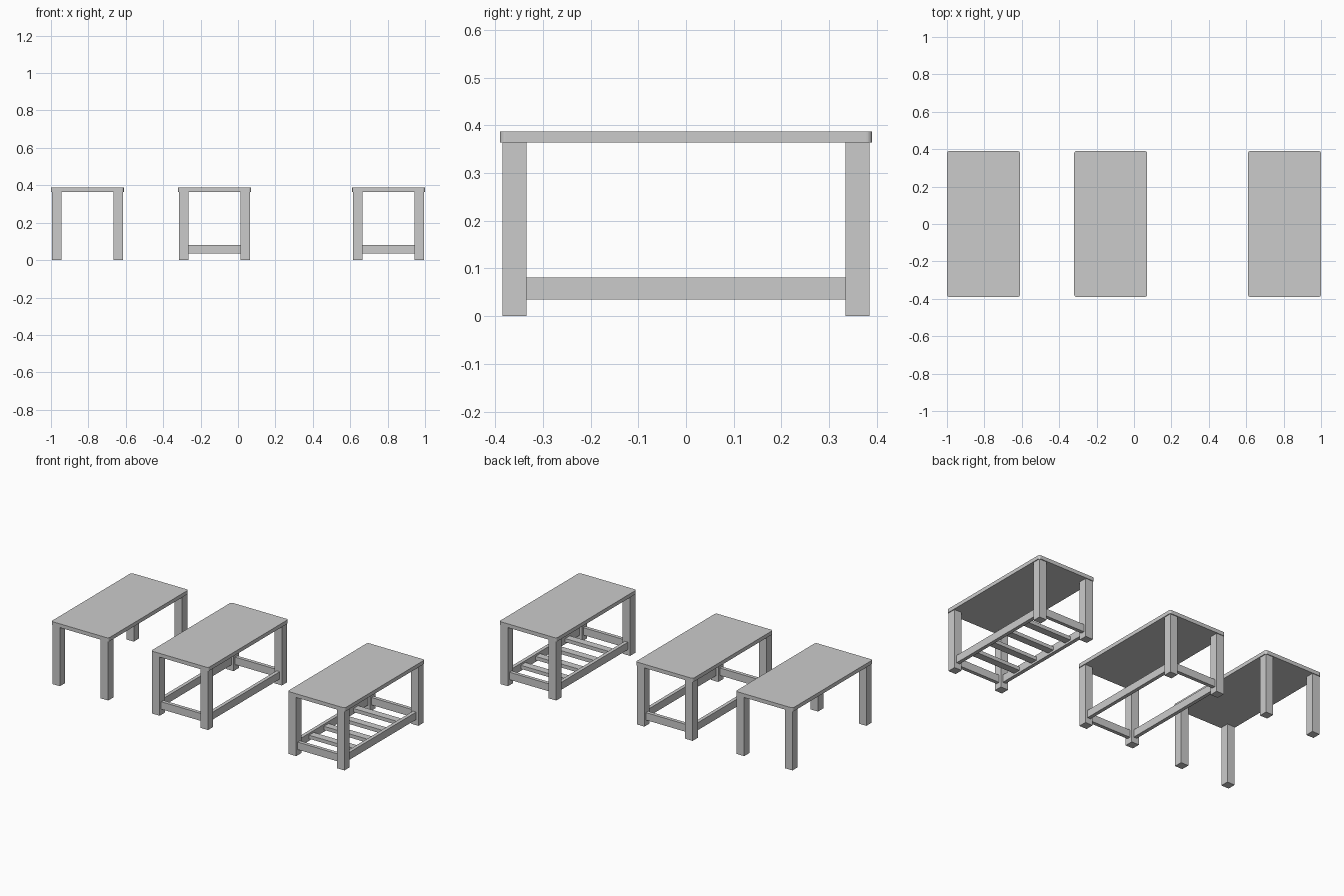
import bpy, bmesh

if "Cube" in bpy.data.objects:
    bpy.data.objects.remove(bpy.data.objects["Cube"])

W, D, H = 0.39, 0.78, 0.387      # table footprint and height
TOP, LEG, INSET = 0.023, 0.051, 0.005
RAIL_T, RAIL_Z0, RAIL_Z1 = 0.022, 0.035, 0.081
LX = W / 2 - INSET - LEG / 2     # leg centre offsets
LY = D / 2 - INSET - LEG / 2


def box(name, center, size, corner=0.0):
    bm = bmesh.new()
    bmesh.ops.create_cube(bm, size=1)
    for v in bm.verts:
        v.co = [v.co[i] * size[i] + center[i] for i in range(3)]
    if corner:
        # round only the vertical corners
        edges = [e for e in bm.edges
                 if abs(e.verts[0].co.z - e.verts[1].co.z) > 1e-5]
        bmesh.ops.bevel(bm, geom=edges, offset=corner, segments=4,
                        profile=0.5, affect='EDGES')
    mesh = bpy.data.meshes.new(name)
    bm.to_mesh(mesh)
    bm.free()
    ob = bpy.data.objects.new(name, mesh)
    bpy.context.collection.objects.link(ob)
    return ob


def table(name, cx, rails=False, slats=0):
    # Tabletop and four legs
    box(f"{name}_top", (cx, 0, H - TOP / 2), (W, D, TOP), corner=0.012)
    leg_h = H - TOP
    for sx, side in ((-1, "left"), (1, "right")):
        for sy, end in ((-1, "front"), (1, "back")):
            box(f"{name}_{end}_{side}_leg",
                (cx + sx * LX, sy * LY, leg_h / 2), (LEG, LEG, leg_h))
    # Low stretcher rails between the legs
    zc, zh = (RAIL_Z0 + RAIL_Z1) / 2, RAIL_Z1 - RAIL_Z0
    if rails:
        for s, side, end in ((-1, "left", "front"), (1, "right", "back")):
            box(f"{name}_{side}_rail", (cx + s * LX, 0, zc),
                (RAIL_T, 2 * LY - LEG, zh))
            box(f"{name}_{end}_rail", (cx, s * LY, zc),
                (2 * LX - LEG, RAIL_T, zh))
    # Shelf slats across the long rails
    for i in range(slats):
        y = (2 * LY) * ((i + 1) / (slats + 1) - 0.5)
        box(f"{name}_slat_{i + 1}", (cx, y, zc),
            (2 * LX - RAIL_T, 0.045, 0.022))


table("plain_table", -0.805)
table("railed_table", -0.125, rails=True)
table("slatted_table", 0.805, rails=True, slats=4)
